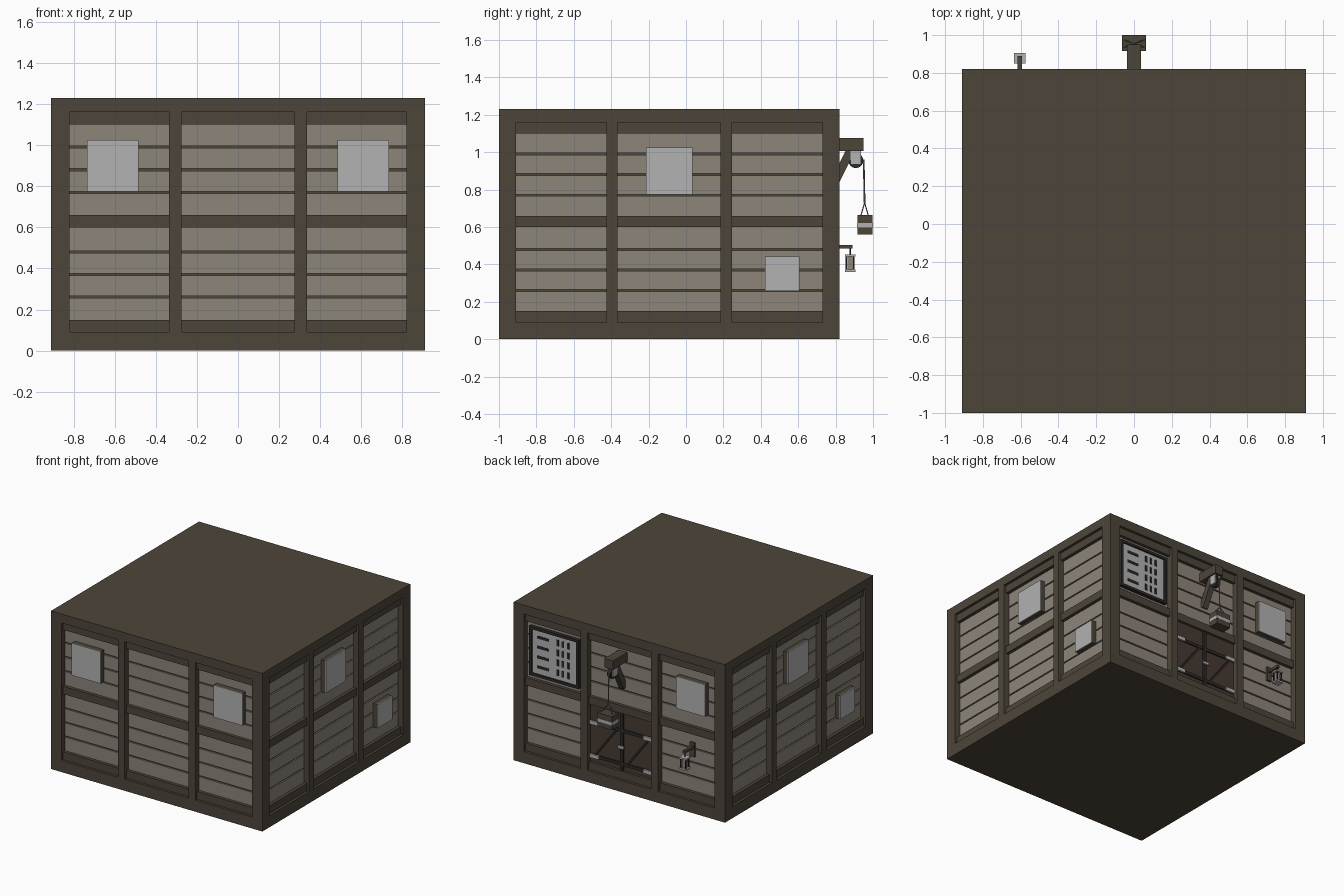
import bpy, bmesh, math
from mathutils import Matrix, Vector

if "Cube" in bpy.data.objects:
    bpy.data.objects.remove(bpy.data.objects["Cube"])


def material(name, r, g, b):
    m = bpy.data.materials.new(name)
    lin = [((c / 255 + 0.055) / 1.055) ** 2.4 for c in (r, g, b)]
    m.diffuse_color = (*lin, 1)
    m.use_nodes = True
    m.node_tree.nodes["Principled BSDF"].inputs["Base Color"].default_value = m.diffuse_color
    return m


TIMBER = material("dark timber", 77, 69, 58)
PLANK = material("weathered plank", 141, 133, 122)
PALE = material("pale grey", 178, 178, 178)
DOOR = material("door brown", 70, 58, 50)
IRON = material("black iron", 45, 42, 39)
ROPE = material("grey rope", 120, 118, 112)


def finish(name, bm, mat, m=Matrix()):
    bmesh.ops.transform(bm, matrix=m, verts=bm.verts)
    bmesh.ops.recalc_face_normals(bm, faces=bm.faces)
    me = bpy.data.meshes.new(name)
    bm.to_mesh(me)
    bm.free()
    me.materials.append(mat)
    ob = bpy.data.objects.new(name, me)
    bpy.context.collection.objects.link(ob)
    return ob


def boxes(name, mat, spans, m=Matrix()):
    """One object from several (x0, x1, y0, y1, z0, z1) blocks."""
    bm = bmesh.new()
    for x0, x1, y0, y1, z0, z1 in spans:
        t = Matrix.Translation(((x0 + x1) / 2, (y0 + y1) / 2, (z0 + z1) / 2))
        s = Matrix.Diagonal((x1 - x0, y1 - y0, z1 - z0, 1))
        bmesh.ops.create_cube(bm, size=1, matrix=t @ s)
    return finish(name, bm, mat, m)


def bars(name, mat, ends, width, sides=4, m=Matrix()):
    """One object from several straight bars between point pairs."""
    bm = bmesh.new()
    for a, b in ends:
        a, b = Vector(a), Vector(b)
        d = b - a
        r = width / math.sqrt(2) if sides == 4 else width / 2
        t = Matrix.Translation((a + b) / 2) @ d.to_track_quat('Z', 'Y').to_matrix().to_4x4()
        bmesh.ops.create_cone(bm, cap_ends=True, segments=sides, radius1=r, radius2=r,
                              depth=d.length, matrix=t @ Matrix.Rotation(math.pi / 4, 4, 'Z'))
    return finish(name, bm, mat, m)


# Each wall is laid out in a local frame: x along the wall, y inward from -0.91
F = -0.91
DEEP = F + 0.055
BAYS = [(-0.82, -0.335), (-0.275, 0.275), (0.335, 0.82)]
RAILS = [(0.09, 0.15), (0.60, 0.66), (1.10, 1.16)]
SIDES = {"front": 0, "right": 1, "back": 2, "left": 3}


def wall(side):
    return Matrix.Translation((0, -0.09, 0)) @ Matrix.Rotation(SIDES[side] * math.pi / 2, 4, 'Z')


# Timber body with recessed bays
body = boxes("timber_body", TIMBER, [(-0.91, 0.91, -1, 0.82, 0, 1.23)])
for side in SIDES:
    cutter = boxes("bay_cutter", TIMBER, [(a, b, F - 0.1, DEEP, 0.09, 1.16) for a, b in BAYS], wall(side))
    cutter.hide_render = True
    mod = body.modifiers.new("bays", 'BOOLEAN')
    mod.operation, mod.solver, mod.object = 'DIFFERENCE', 'EXACT', cutter
    bpy.context.view_layer.objects.active = body
    bpy.ops.object.modifier_apply(modifier=mod.name)
    bpy.data.objects.remove(cutter)

# Rails and siding planks on every wall
for side in SIDES:
    m = wall(side)
    boxes(side + "_rails", TIMBER,
          [(a, b, F + 0.02, DEEP, z0, z1) for a, b in BAYS for z0, z1 in RAILS], m)
    planks = []
    for i, (a, b) in enumerate(BAYS):
        for base in (0.15, 0.66):
            if side == "back" and i == 1 and base == 0.15:
                continue
            for k in range(4):
                z = base + 0.11 * k + (0.005 if k else 0)
                top = base + 0.11 * (k + 1) - 0.005
                if k == 3:
                    top = RAILS[1][0] if base == 0.15 else RAILS[2][0]
                planks.append((a, b, F + 0.045, DEEP, z, top))
    boxes(side + "_planks", PLANK, planks, m)

# Windows: pale pane on a timber box
WINDOWS = [("front", -0.61, 0.90, 0.125), ("front", 0.61, 0.90, 0.125),
           ("right", 0, 0.90, 0.125), ("right", 0.605, 0.35, 0.092),
           ("left", 0, 0.90, 0.125), ("left", 0.605, 0.35, 0.092),
           ("back", 0.61, 0.90, 0.125)]
for side, u, z, h in WINDOWS:
    boxes(side + "_window_box", TIMBER, [(u - h, u + h, F + 0.01, DEEP, z - h, z + h)], wall(side))
    boxes(side + "_window_pane", PALE, [(u - h, u + h, F + 0.004, F + 0.01, z - h, z + h)], wall(side))

# Notice board with rows of tally marks
B = wall("back")
boxes("board_sheet", PALE, [(-0.77, -0.385, F + 0.03, DEEP, 0.71, 1.05)], B)
boxes("board_frame", IRON, [(-0.79, -0.77, F + 0.018, DEEP, 0.69, 1.07),
                            (-0.385, -0.365, F + 0.018, DEEP, 0.69, 1.07),
                            (-0.77, -0.385, F + 0.018, DEEP, 0.69, 0.71),
                            (-0.77, -0.385, F + 0.018, DEEP, 1.05, 1.07)], B)
marks = []
for r in range(4):
    z = 0.765 + 0.077 * r
    marks.append((-0.725, -0.625, F + 0.026, F + 0.03, z - 0.01, z + 0.01))
    for c in range(3):
        x = -0.55 + 0.045 * c
        marks.append((x - 0.009, x + 0.009, F + 0.026, F + 0.03, z - 0.024, z + 0.024))
boxes("board_marks", IRON, marks, B)

# Double door with straps, braces, hinges and handle
boxes("door_leaves", DOOR, [(-0.275, -0.005, F + 0.04, DEEP, 0.15, 0.60),
                            (0.005, 0.275, F + 0.04, DEEP, 0.15, 0.60)], B)
boxes("door_straps", IRON, [(s - 0.13, s + 0.13, F + 0.03, F + 0.04, z - 0.012, z + 0.012)
                            for s in (-0.14, 0.14) for z in (0.20, 0.46)]
      + [(-0.012, 0.012, F + 0.028, DEEP, 0.15, 0.60)], B)
bars("door_braces", IRON, [((s - 0.09, F + 0.036, 0.21), (s + 0.09, F + 0.036, 0.45))
                           for s in (-0.14, 0.14)], 0.014, m=B)
boxes("door_hinges", PALE, [(s - 0.04, s + 0.04, F + 0.02, F + 0.03, z - 0.014, z + 0.014)
                            for s in (-0.232, 0.232) for z in (0.20, 0.46)], B)
boxes("door_handle", PALE, [(-0.025, 0.025, F + 0.015, F + 0.028, 0.325, 0.345)], B)

# Hoist beam, brace and pulley
boxes("hoist_beam", TIMBER, [(-0.037, 0.037, 0.765, 0.95, 1.005, 1.075)])
bars("hoist_brace", TIMBER, [((0, 0.775, 0.80), (0, 0.885, 1.02))], 0.045)
boxes("pulley_cheeks", PALE, [(-0.025, -0.016, 0.88, 0.935, 0.935, 1.005),
                              (0.016, 0.025, 0.88, 0.935, 0.935, 1.005)])
bars("pulley_wheel", IRON, [((-0.014, 0.908, 0.955), (0.014, 0.908, 0.955))], 0.08, 16)

# Rope, sling and hanging crate
bars("hoist_rope", ROPE, [((0, 0.95, 0.96), (0, 0.955, 0.725))], 0.009, 8)
bars("crate_sling", ROPE, [((0, 0.955, 0.73), (x, y, 0.66)) for x in (-0.055, 0.055)
                           for y in (0.935, 0.975)], 0.006, 6)
boxes("crate", TIMBER, [(-0.062, 0.062, 0.917, 0.998, 0.56, 0.665)])
boxes("crate_band", PALE, [(-0.064, 0.064, 0.915, 1.0, 0.598, 0.622)])

# Lantern bracket and lantern
LX, LY = -0.605, 0.878
boxes("lantern_bracket", TIMBER, [(LX - 0.02, LX + 0.02, 0.765, 0.79, 0.42, 0.53),
                                  (LX - 0.011, LX + 0.011, 0.79, 0.89, 0.485, 0.505)])
bars("lantern_hook", IRON, [((LX, LY, 0.45), (LX, LY, 0.488))], 0.007, 6)
boxes("lantern_caps", PALE, [(LX - 0.03, LX + 0.03, LY - 0.028, LY + 0.028, z, z + 0.012)
                             for z in (0.36, 0.442)])
boxes("lantern_glass", PLANK, [(LX - 0.014, LX + 0.014, LY - 0.014, LY + 0.014, 0.372, 0.442)])
boxes("lantern_posts", IRON, [(LX + a - 0.004, LX + a + 0.004, LY + b - 0.004, LY + b + 0.004, 0.372, 0.442)
                              for a in (-0.02, 0.02) for b in (-0.02, 0.02)])
